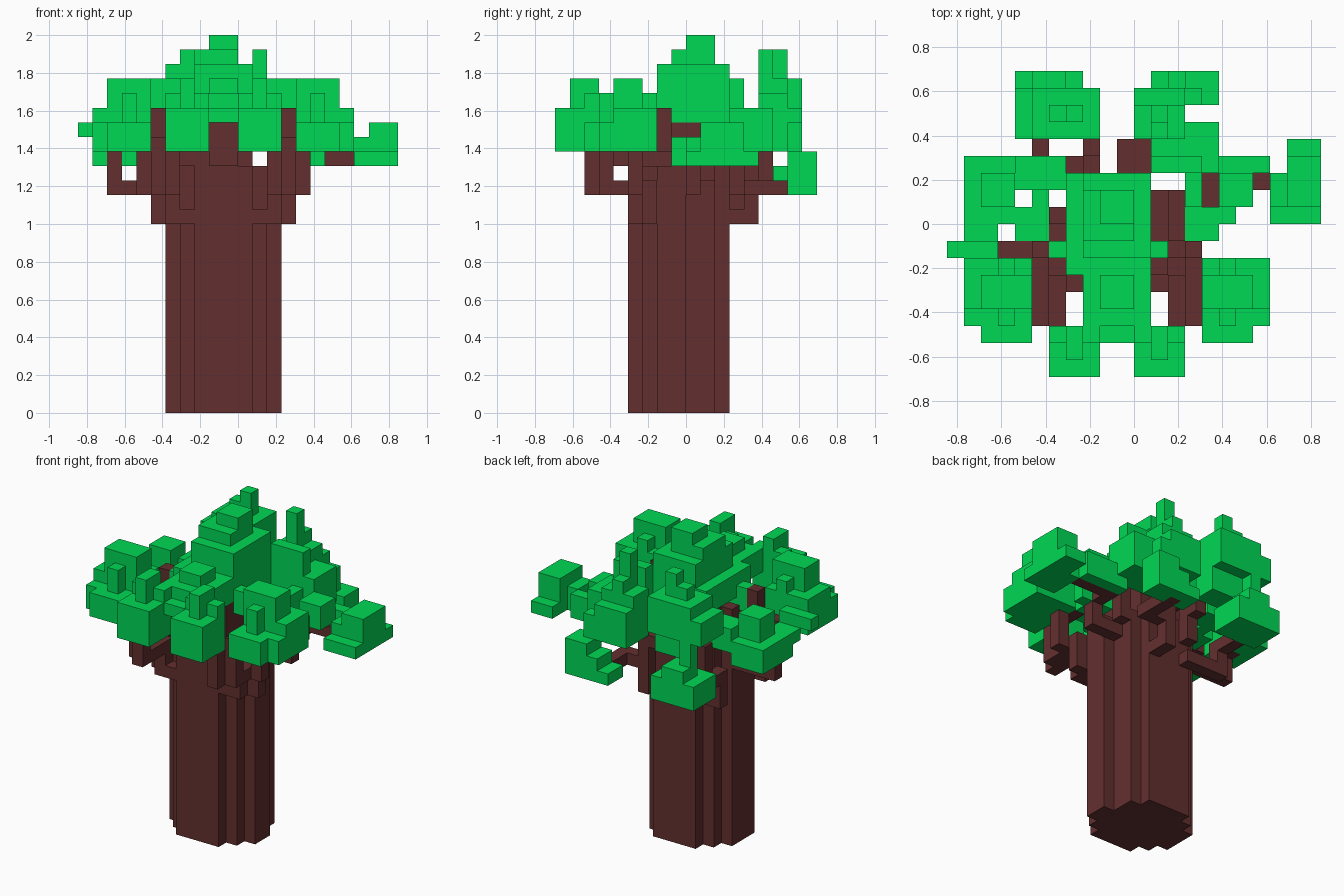
import bpy
import bmesh
from mathutils import Vector

UNIT = 2 / 26  # edge length of one block
AXES = [Vector(a) for a in ((1, 0, 0), (0, 1, 0), (0, 0, 1))]

default_cube = bpy.data.objects.get("Cube")
if default_cube:
    bpy.data.objects.remove(default_cube, do_unlink=True)


def make_material(name, colour):
    material = bpy.data.materials.new(name)
    material.use_nodes = True
    material.diffuse_color = colour
    material.node_tree.nodes["Principled BSDF"].inputs["Base Color"].default_value = colour
    return material


bark = make_material("bark brown", (0.125, 0.028, 0.028, 1))
leaf = make_material("leaf green", (0, 0.69, 0.09, 1))


def build_blocks(name, cells, material):
    """Join cells into one outer skin with merged flat faces."""
    bm = bmesh.new()
    corners = {}

    def corner(point):
        key = tuple(round(c) for c in point)
        if key not in corners:
            corners[key] = bm.verts.new(Vector(key) * UNIT)
        return corners[key]

    for cell in cells:
        base = Vector(cell)
        for i, normal in enumerate(AXES):
            side, up = AXES[(i + 1) % 3], AXES[(i + 2) % 3]
            for sign in (1, -1):
                if tuple(round(c) for c in base + normal * sign) in cells:
                    continue
                start = base + normal if sign > 0 else base
                loop = [start, start + side, start + side + up, start + up]
                bm.faces.new([corner(p) for p in loop[::sign]])
    bmesh.ops.dissolve_limit(bm, angle_limit=0.01, verts=bm.verts, edges=bm.edges)
    mesh = bpy.data.meshes.new(name)
    bm.to_mesh(mesh)
    bm.free()
    mesh.materials.append(material)
    obj = bpy.data.objects.new(name, mesh)
    bpy.context.collection.objects.link(obj)


def build_pair(name, cells, material):
    """Build a part on the left and its mirror image across the trunk."""
    build_blocks("left_" + name, cells, material)
    build_blocks("right_" + name, {(-3 - x, y, z) for x, y, z in cells}, material)


def block(low, high):
    """Solid box of cells between two corners."""
    xs, ys, zs = (range(a, b) for a, b in zip(low, high))
    return {(x, y, z) for x in xs for y in ys for z in zs}


def branch(start, reach, top):
    """Bent path: sideways, a short rise, forwards or back, then up to the top."""
    x, y, z = start
    bend = min(z + 2, top)
    cells = {start}
    for target in ((reach[0], y, z), (reach[0], y, bend), (*reach, bend), (*reach, top)):
        position = list(start)
        for axis in range(3):
            while position[axis] != target[axis]:
                position[axis] += 1 if target[axis] > position[axis] else -1
                cells.add(tuple(position))
        start = target
    return cells


def clump(low, high, peak, tip=1):
    """Stepped mound whose layers close in on the peak, faster near the top."""
    cells = set()
    layers = high[2] - low[2]
    for layer in range(layers):
        t = (layer / (layers - 1)) ** 1.5
        z = low[2] + layer
        near = [low[i] + round((peak[i] - low[i]) * t) for i in range(2)]
        far = [high[i] - round((high[i] - tip - peak[i]) * t) for i in range(2)]
        cells |= block((*near, z), (*far, z + 1))
    return cells


# Trunk: round column with stepped corners and a core rising into the crown
trunk = {(x, y, z) for x, y, z in block((-5, -4, 0), (3, 3, 17))
         if abs(x + 1.5) + abs(y + 1) < 5 and (x, y) != (2, 0)}
trunk |= block((-3, -3, 17), (1, 2, 20)) | block((-4, -4, 17), (0, -3, 18))
build_blocks("trunk", trunk, bark)

# Front branches, in mirrored pairs
build_pair("front_outer_branch", branch((2, -3, 13), (3, -6), 17), bark)
build_pair("front_inner_branch", branch((1, -4, 13), (2, -7), 17), bark)
build_pair("front_side_branch", branch((3, -4, 15), (4, -4), 18), bark)
build_pair("front_upper_branch", branch((3, -6, 16), (3, -2), 20), bark)
build_blocks("front_centre_branch", block((-2, -5, 17), (0, -3, 20)), bark)

# Side and back branches
build_blocks("right_branch", branch((-5, 0, 15), (-9, 1), 17), bark)
build_blocks("right_inner_branch", branch((-5, -1, 16), (-5, 0), 19), bark)
build_blocks("right_upper_branch", branch((-6, -2, 18), (-8, -2), 18), bark)
build_blocks("back_right_branch", branch((-3, 3, 13), (-6, 5), 18), bark)
build_blocks("back_right_upper_branch", branch((-3, 3, 15), (-3, 4), 18), bark)
build_blocks("back_left_branch",
             block((0, 3, 13), (1, 5, 14)) | block((0, 4, 14), (1, 5, 17)), bark)
build_blocks("back_upper_branch", block((-1, 3, 17), (1, 5, 18)), bark)
build_blocks("back_left_low_branch", branch((0, 4, 15), (2, 7), 15), bark)
build_blocks("left_branch", branch((2, 0, 15), (4, 2), 17), bark)
build_blocks("left_outer_branch", branch((4, 2, 17), (7, 2), 17), bark)
build_blocks("left_upper_branch", branch((1, 1, 16), (2, -1), 18), bark)

# Crown leaves
crown = clump((-4, -3, 20), (1, 3, 26), (-2, 0), tip=2)
crown |= block((-5, -2, 19), (2, -1, 21)) | block((-3, 2, 19), (1, 3, 20))
build_blocks("crown_leaves", crown, leaf)
front_centre = clump((-3, -6, 20), (1, -2, 23), (-2, -5), tip=2)
build_blocks("front_centre_leaves", front_centre | block((-2, -7, 20), (0, -6, 21)), leaf)

# Front leaves, in mirrored pairs: wide base with a narrower raised top
inner = block((0, -9, 18), (3, -6, 21))
inner |= block((0, -7, 21), (3, -6, 22)) | block((1, -8, 21), (2, -6, 23))
build_pair("front_inner_leaves", inner, leaf)
outer = block((4, -6, 18), (8, -2, 20)) | block((4, -7, 18), (7, -6, 20))
outer |= block((4, -5, 20), (8, -2, 21)) | block((4, -5, 21), (7, -3, 23))
outer |= block((5, -6, 20), (6, -2, 22))
build_pair("front_outer_leaves", outer, leaf)

# Right side leaves, leaving gaps between the twigs
right = clump((-10, 0, 17), (-7, 4, 21), (-9, 1), tip=2)
right |= block((-7, 2, 18), (-4, 4, 20)) | block((-6, -1, 18), (-5, 2, 19))
right |= block((-7, -1, 18), (-5, 1, 19)) | block((-10, -1, 18), (-8, 0, 19))
build_blocks("right_leaves", right, leaf)
build_blocks("right_twig_leaves", block((-11, -2, 19), (-8, -1, 20)), leaf)

# Back leaves: low clumps joined by a thin stem to the high clumps
back_right = clump((-7, 6, 15), (-3, 9, 18), (-6, 7), tip=2)
back_right |= block((-6, 7, 18), (-5, 8, 20))
back_right |= clump((-7, 5, 20), (-2, 8, 25), (-4, 6))
back_right |= block((-5, 5, 18), (-2, 7, 20))
build_blocks("back_right_leaves", back_right, leaf)
back_left = clump((1, 7, 15), (5, 9, 18), (3, 7), tip=2)
back_left |= block((3, 7, 18), (4, 8, 20))
back_left |= clump((0, 5, 18), (3, 8, 25), (1, 5))
back_left |= block((1, 3, 18), (5, 6, 21)) | block((1, 3, 21), (4, 4, 23))
build_blocks("back_left_leaves", back_left, leaf)

# Left side leaves
left = block((3, -1, 17), (5, 1, 19)) | block((3, 1, 18), (4, 4, 20))
left |= block((5, 0, 17), (6, 1, 19)) | block((5, 1, 18), (7, 3, 20))
left |= block((4, 3, 17), (8, 4, 19))
build_blocks("left_leaves", left, leaf)
far_left = clump((8, 0, 17), (11, 3, 19), (8, 1), tip=2)
far_left |= block((9, 3, 17), (11, 5, 18)) | block((9, 1, 18), (11, 4, 20))
build_blocks("far_left_leaves", far_left, leaf)
